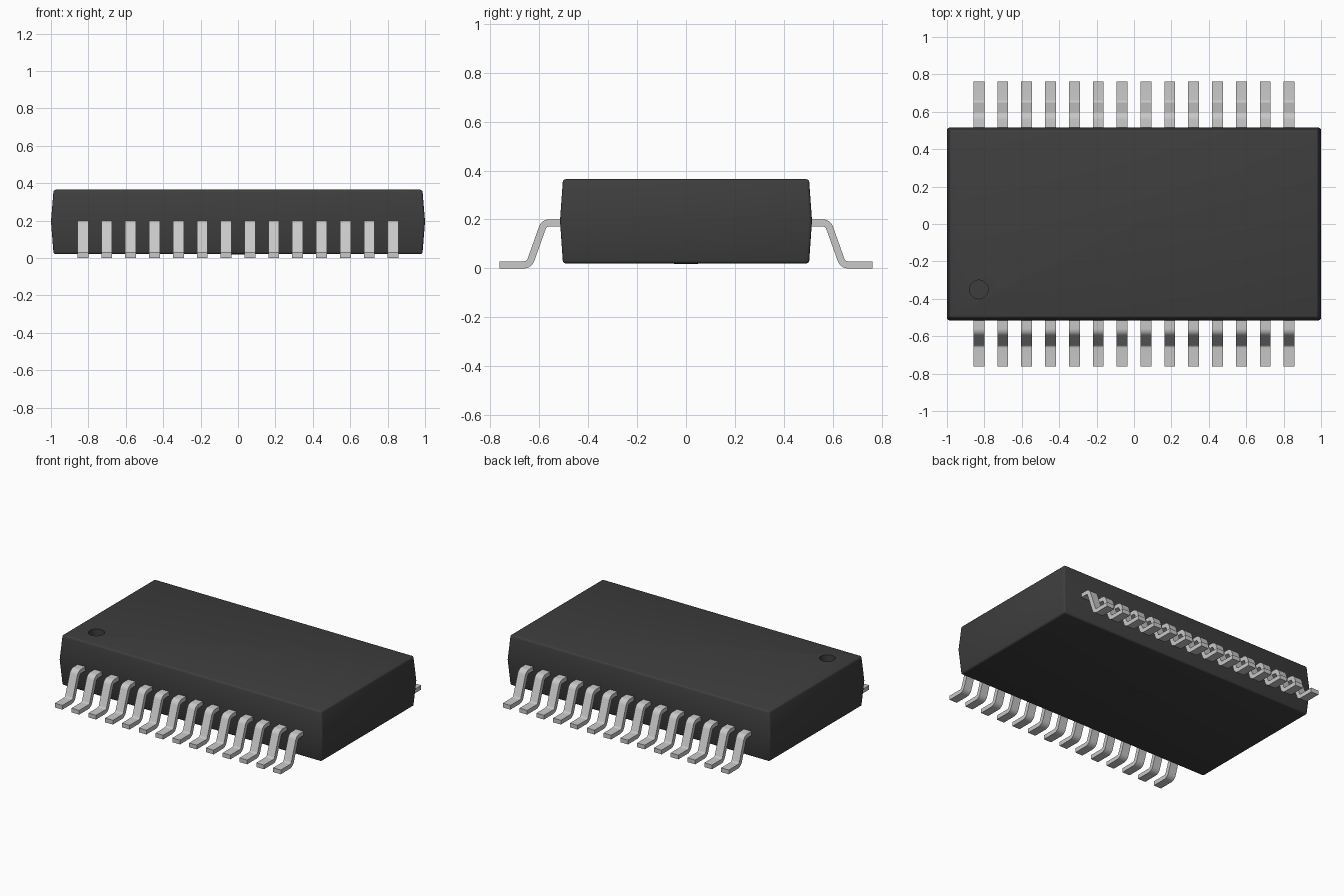
import bpy, bmesh, math
from mathutils import Vector

if "Cube" in bpy.data.objects:
    bpy.data.objects.remove(bpy.data.objects["Cube"])


def material(name, rgb):
    m = bpy.data.materials.new(name)
    m.use_nodes = True
    m.diffuse_color = (*rgb, 1)
    m.node_tree.nodes["Principled BSDF"].inputs["Base Color"].default_value = (*rgb, 1)
    return m


def make_object(name, bm, mat):
    bmesh.ops.recalc_face_normals(bm, faces=bm.faces)
    mesh = bpy.data.meshes.new(name)
    bm.to_mesh(mesh)
    bm.free()
    ob = bpy.data.objects.new(name, mesh)
    bpy.context.collection.objects.link(ob)
    mesh.materials.append(mat)
    return ob


def smooth(ob, angle=30):
    bpy.ops.object.select_all(action='DESELECT')
    bpy.context.view_layer.objects.active = ob
    ob.select_set(True)
    bpy.ops.object.shade_smooth_by_angle(angle=math.radians(angle))


def cylinder(name, radius, z0, z1, x, y, mat):
    bm = bmesh.new()
    bmesh.ops.create_cone(bm, cap_ends=True, segments=32, radius1=radius,
                          radius2=radius, depth=z1 - z0)
    bmesh.ops.translate(bm, verts=bm.verts, vec=(x, y, (z0 + z1) / 2))
    return make_object(name, bm, mat)


black = material("black plastic", (0.048, 0.048, 0.048))
silver = material("silver metal", (0.58, 0.58, 0.58))

# Package body: three rectangular rings, widest at the parting line
TOP, PART, BOTTOM = 0.365, 0.195, 0.02
bm = bmesh.new()
rings = []
for hx, hy, z in ((0.986, 0.503, BOTTOM), (1.0, 0.515, PART), (0.986, 0.503, TOP)):
    rings.append([bm.verts.new((sx * hx, sy * hy, z))
                  for sx, sy in ((-1, -1), (1, -1), (1, 1), (-1, 1))])
bm.faces.new(rings[0])
bm.faces.new(rings[2])
for low, high in zip(rings, rings[1:]):
    for i in range(4):
        j = (i + 1) % 4
        bm.faces.new((low[i], low[j], high[j], high[i]))
# Round every edge except the parting line
edges = [e for e in bm.edges if not all(abs(v.co.z - PART) < 1e-4 for v in e.verts)]
bmesh.ops.bevel(bm, geom=edges, offset=0.012, segments=3, profile=0.5, affect='EDGES')
body = make_object("package_body", bm, black)

# Round orientation dimple sunk into the top
cutter = cylinder("dimple_cutter", 0.05, TOP - 0.05, TOP + 0.05, -0.83, -0.35, black)
cutter.hide_render = True
cutter.hide_set(True)
cut = body.modifiers.new("dimple", 'BOOLEAN')
cut.operation = 'DIFFERENCE'
cut.solver = 'EXACT'
cut.object = cutter
bpy.context.view_layer.objects.active = body
bpy.ops.object.modifier_apply(modifier=cut.name)
bpy.data.objects.remove(cutter)
smooth(body)


# Gull-wing lead: bent strip with filleted corners, in the y-z plane
def fillet(a, b, c, radius, steps=6):
    """Points and normals along the arc that rounds corner b."""
    u, v = (b - a).normalized(), (c - b).normalized()
    turn = u.angle_signed(v)              # clockwise is positive
    side = -1 if turn > 0 else 1
    normal = Vector((-u.y, u.x))          # left of the path
    start = b - u * radius * math.tan(abs(turn) / 2)
    centre = start + normal * radius * side
    out = []
    for i in range(steps + 1):
        t = -turn * i / steps
        n = Vector((normal.x * math.cos(t) - normal.y * math.sin(t),
                    normal.x * math.sin(t) + normal.y * math.cos(t)))
        out.append((centre - n * radius * side, n))
    return out


COUNT, PITCH, WIDTH, THICK = 14, 0.1276, 0.058, 0.029
path = [Vector(p) for p in ((0.49, 0.186), (0.58, 0.186), (0.641, 0.0145), (0.762, 0.0145))]
up = Vector((0, 1))
line = [(path[0], up)] + fillet(*path[0:3], 0.03) + fillet(*path[1:4], 0.03) + [(path[3], up)]
profile = [p + n * THICK / 2 for p, n in line] + [p - n * THICK / 2 for p, n in reversed(line)]

bm = bmesh.new()
x0 = -PITCH * (COUNT - 1) / 2 - WIDTH / 2
side = bm.faces.new([bm.verts.new((x0, p.x, p.y)) for p in profile])
res = bmesh.ops.extrude_face_region(bm, geom=[side])
bmesh.ops.translate(bm, vec=(WIDTH, 0, 0),
                    verts=[g for g in res["geom"] if isinstance(g, bmesh.types.BMVert)])
leads = make_object("leads", bm, silver)
smooth(leads)

# Repeat along the body and mirror to the other long side
array = leads.modifiers.new("row", 'ARRAY')
array.count = COUNT
array.use_relative_offset = False
array.use_constant_offset = True
array.constant_offset_displace = (PITCH, 0, 0)
mirror = leads.modifiers.new("both_sides", 'MIRROR')
mirror.use_axis = (False, True, False)

# Faint round moulding mark under the body
cylinder("underside_mark", 0.05, BOTTOM - 0.001, BOTTOM + 0.002, 0, 0, black)
